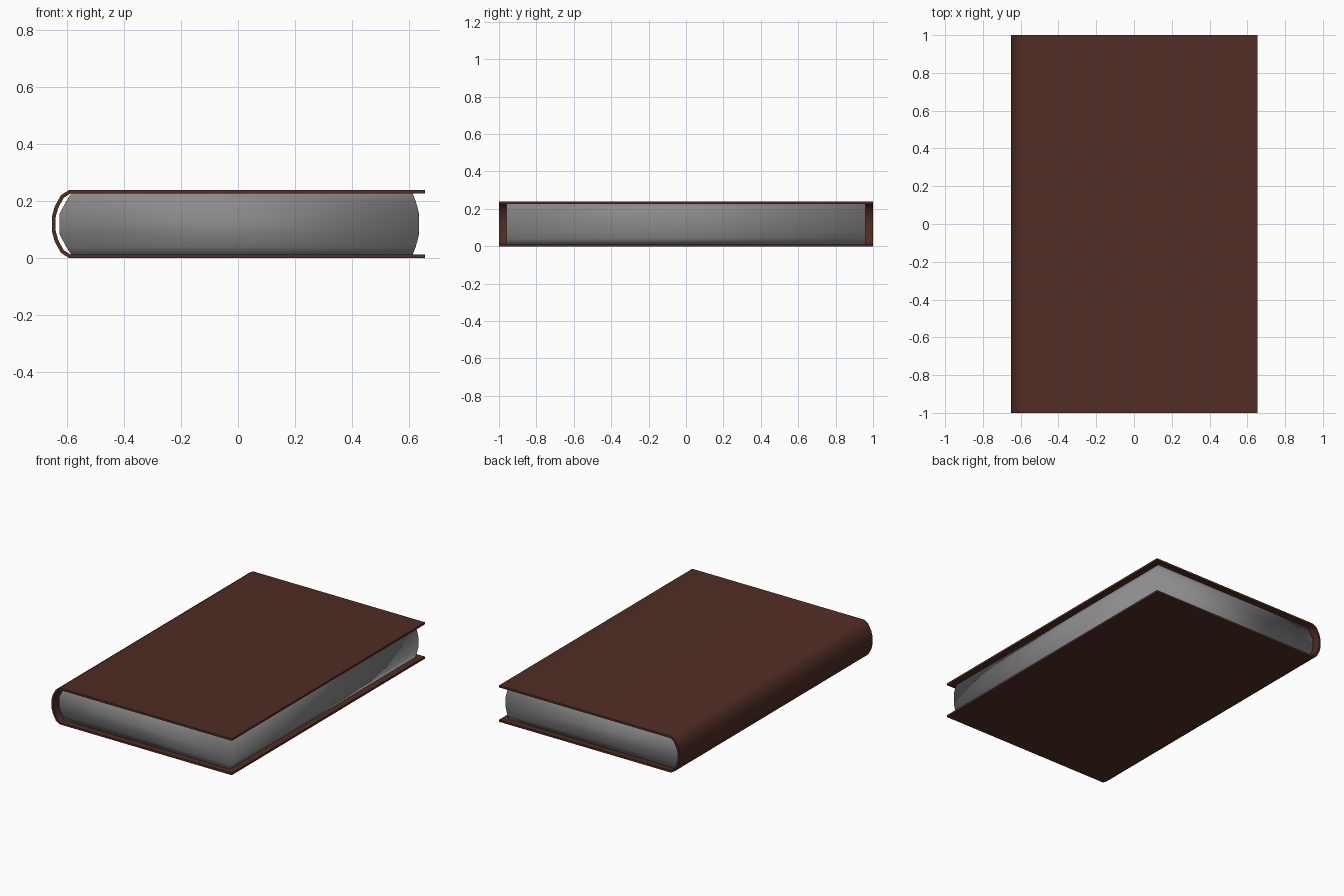
import bpy, bmesh
from mathutils import Vector

if "Cube" in bpy.data.objects:
    bpy.data.objects.remove(bpy.data.objects["Cube"])

H = 0.238          # total book height
T = 0.013          # cover board thickness
MID = H / 2


def material(name, rgb):
    m = bpy.data.materials.new(name)
    m.diffuse_color = (*rgb, 1)
    m.use_nodes = True
    m.node_tree.nodes["Principled BSDF"].inputs["Base Color"].default_value = m.diffuse_color
    return m


def finish(bm, name, mat):
    bmesh.ops.recalc_face_normals(bm, faces=bm.faces)
    me = bpy.data.meshes.new(name)
    bm.to_mesh(me)
    bm.free()
    me.materials.append(mat)
    ob = bpy.data.objects.new(name, me)
    bpy.context.collection.objects.link(ob)
    bpy.context.view_layer.objects.active = ob
    ob.select_set(True)
    return ob


def mirrored(upper):
    """Upper half profile as (x, height above middle), continued below."""
    pts = [Vector((x, MID + z)) for x, z in upper]
    return pts + [Vector((x, MID - z)) for x, z in reversed(upper)]


leather = material("brown_leather", (0.08, 0.026, 0.018))
paper = material("grey_paper", (0.26, 0.26, 0.26))

# Cover: two boards joined by a rounded spine, one continuous C-shaped strip
outer = mirrored([(0.655, MID), (-0.592, MID), (-0.62, 0.101),
                  (-0.642, 0.061), (-0.652, 0.024)])
inner = []
for i, p in enumerate(outer):
    a = (p - outer[i - 1]).normalized() if i else None
    b = (outer[i + 1] - p).normalized() if i < len(outer) - 1 else a
    a = a or b
    na, nb = Vector((-a.y, a.x)), Vector((-b.y, b.x))
    n = (na + nb).normalized()
    inner.append(p + n * (T / n.dot(na)))

bm = bmesh.new()
rows = [[bm.verts.new((p.x, y, p.y)) for p in side]
        for side in (outer, inner) for y in (-1, 1)]
of, ob_, nf, nb_ = rows
for i in range(len(outer) - 1):
    for r, s in ((of, ob_), (nf, nb_), (of, nf), (ob_, nb_)):
        bm.faces.new((r[i], r[i + 1], s[i + 1], s[i]))
for i in (0, -1):
    bm.faces.new((of[i], ob_[i], nb_[i], nf[i]))
cover = finish(bm, "cover", leather)
bpy.ops.object.shade_smooth_by_angle(angle=0.7)
cover.select_set(False)

# Page block: bulging profile at spine and fore edge, softly shaded all over
top = MID - T
left = mirrored([(-0.585, top), (-0.602, 0.079), (-0.625, 0.036)])
right = mirrored([(0.612, top), (0.623, 0.079), (0.634, 0.036)])
profile = left + right[::-1]
bm = bmesh.new()
front = [bm.verts.new((p.x, -0.96, p.y)) for p in profile]
back = [bm.verts.new((p.x, 0.96, p.y)) for p in profile]
n = len(profile)
for i in range(n):
    j = (i + 1) % n
    bm.faces.new((front[i], front[j], back[j], back[i]))
# end caps as rows of quads between spine side and fore edge
h = n // 2
for ring in (front, back):
    for i in range(h - 1):
        bm.faces.new((ring[i], ring[i + 1], ring[n - 2 - i], ring[n - 1 - i]))
pages = finish(bm, "pages", paper)
bpy.ops.object.shade_smooth()
